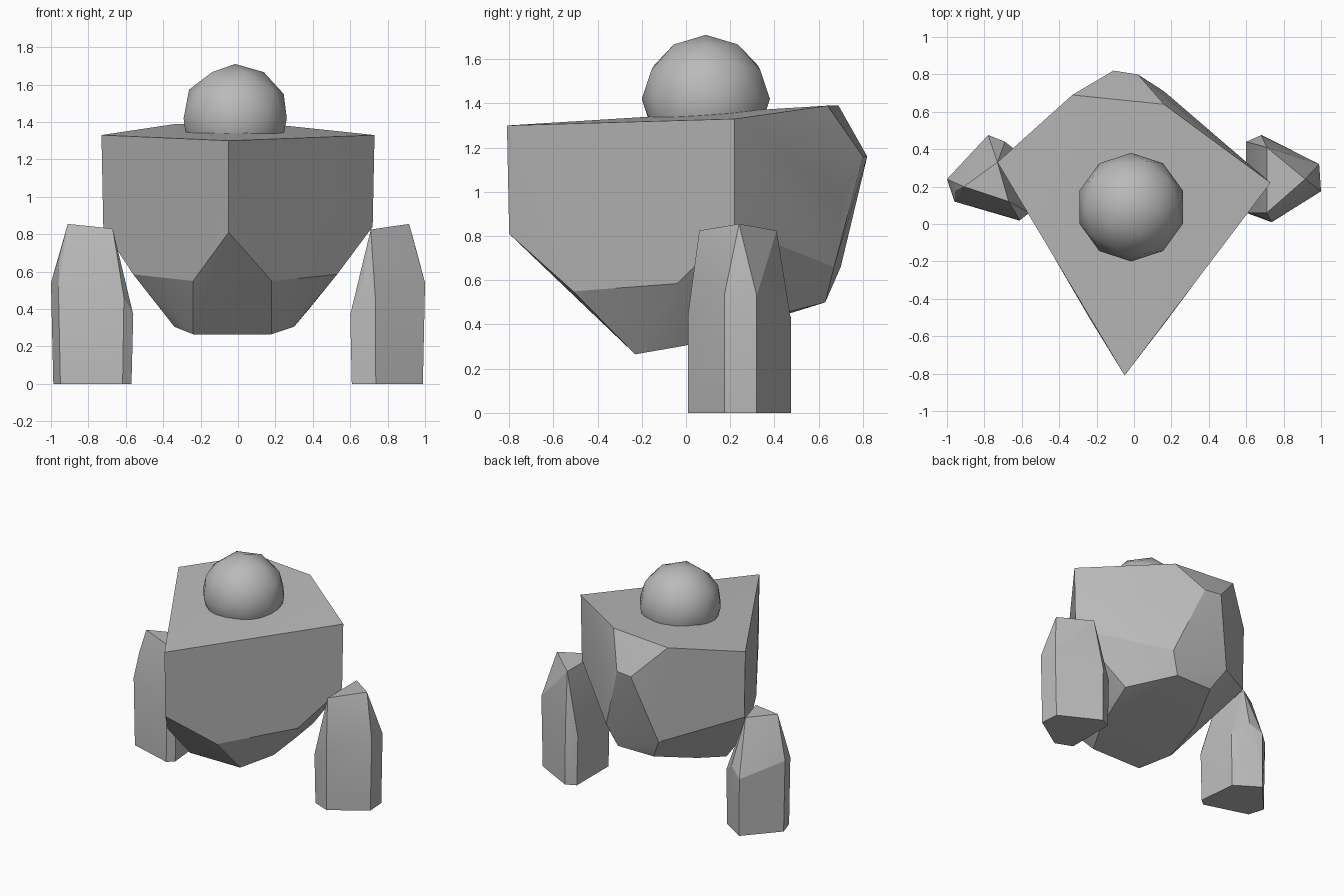
import bpy, bmesh
from math import radians

if "Cube" in bpy.data.objects:
    bpy.data.objects.remove(bpy.data.objects["Cube"])

# Mid-grey stone used on every part
stone = bpy.data.materials.new("stone")
stone.diffuse_color = (.49, .49, .49, 1)
stone.use_nodes = True
stone.node_tree.nodes["Principled BSDF"].inputs["Base Color"].default_value = stone.diffuse_color


def finish(obj, angle):
    """Give the part its material and soften only its shallow folds."""
    obj.data.materials.append(stone)
    bpy.ops.object.select_all(action='DESELECT')
    obj.select_set(True)
    bpy.context.view_layer.objects.active = obj
    bpy.ops.object.shade_smooth_by_angle(angle=radians(angle))


def rock(name, points):
    """Faceted boulder: the convex hull of a few corner points."""
    bm = bmesh.new()
    for p in points:
        bm.verts.new(p)
    res = bmesh.ops.convex_hull(bm, input=bm.verts)
    junk = {g for g in res["geom_interior"] + res["geom_unused"]
            if isinstance(g, bmesh.types.BMVert)}
    bmesh.ops.delete(bm, geom=list(junk), context='VERTS')
    bmesh.ops.dissolve_limit(bm, angle_limit=radians(2), verts=bm.verts, edges=bm.edges)
    bmesh.ops.recalc_face_normals(bm, faces=bm.faces)
    mesh = bpy.data.meshes.new(name)
    bm.to_mesh(mesh)
    bm.free()
    obj = bpy.data.objects.new(name, mesh)
    bpy.context.collection.objects.link(obj)
    finish(obj, 16)


def arm(name, ring, cap):
    """Six-sided pillar: shoulder ring dropped to the ground, plus cap points."""
    cx = sum(p[0] for p in ring) / len(ring)
    foot = [(cx + (x - cx) * 0.95, y, 0) for x, y, z in ring]
    rock(name, foot + ring + cap)


# Body: faceted boulder with a wide flat top
top = [(-.05, -.81, 1.30), (.73, .22, 1.33), (.16, .64, 1.39),
       (-.33, .69, 1.39), (-.73, .33, 1.33)]
sides = [(-.05, -.80, .81), (.72, .22, .84), (-.72, .33, .83)]
back = [(.02, .80, 1.16), (-.11, .82, 1.16), (-.23, .74, .97), (.16, .71, .97),
        (.20, .67, .66), (-.26, .70, .66), (.13, .63, .50), (-.17, .63, .50)]
belly = [(.18, -.51, .55), (-.24, -.50, .55), (.53, -.04, .585), (-.56, .05, .585),
         (.18, -.23, .265), (-.24, -.23, .265), (.30, 0, .305), (-.34, 0, .305),
         (.38, .15, .40), (.38, .36, .43), (-.31, .30, .40)]
rock("body", top + sides + back + belly)

# Arms
arm("right_arm",
    [(.735, .01, .45), (1.0, .175, .54), (.99, .32, .53),
     (.68, .475, .42), (.60, .44, .37), (.60, .06, .37)],
    [(.71, .06, .825), (.71, .41, .825), (.915, .24, .855),
     (.963, .25, .68), (.67, .04, .55)])
arm("left_arm",
    [(-.96, .12, .51), (-1.0, .24, .54), (-.78, .475, .43),
     (-.59, .36, .41), (-.56, .06, .37), (-.61, .02, .46)],
    [(-.91, .20, .855), (-.73, .33, .83), (-.67, .12, .83),
     (-.955, .18, .68), (-.69, .44, .50)])

# Head: low-poly smooth ball
bpy.ops.mesh.primitive_ico_sphere_add(subdivisions=2, radius=.29, location=(-.015, .09, 1.42))
head = bpy.context.object
head.name = "head"
finish(head, 60)
